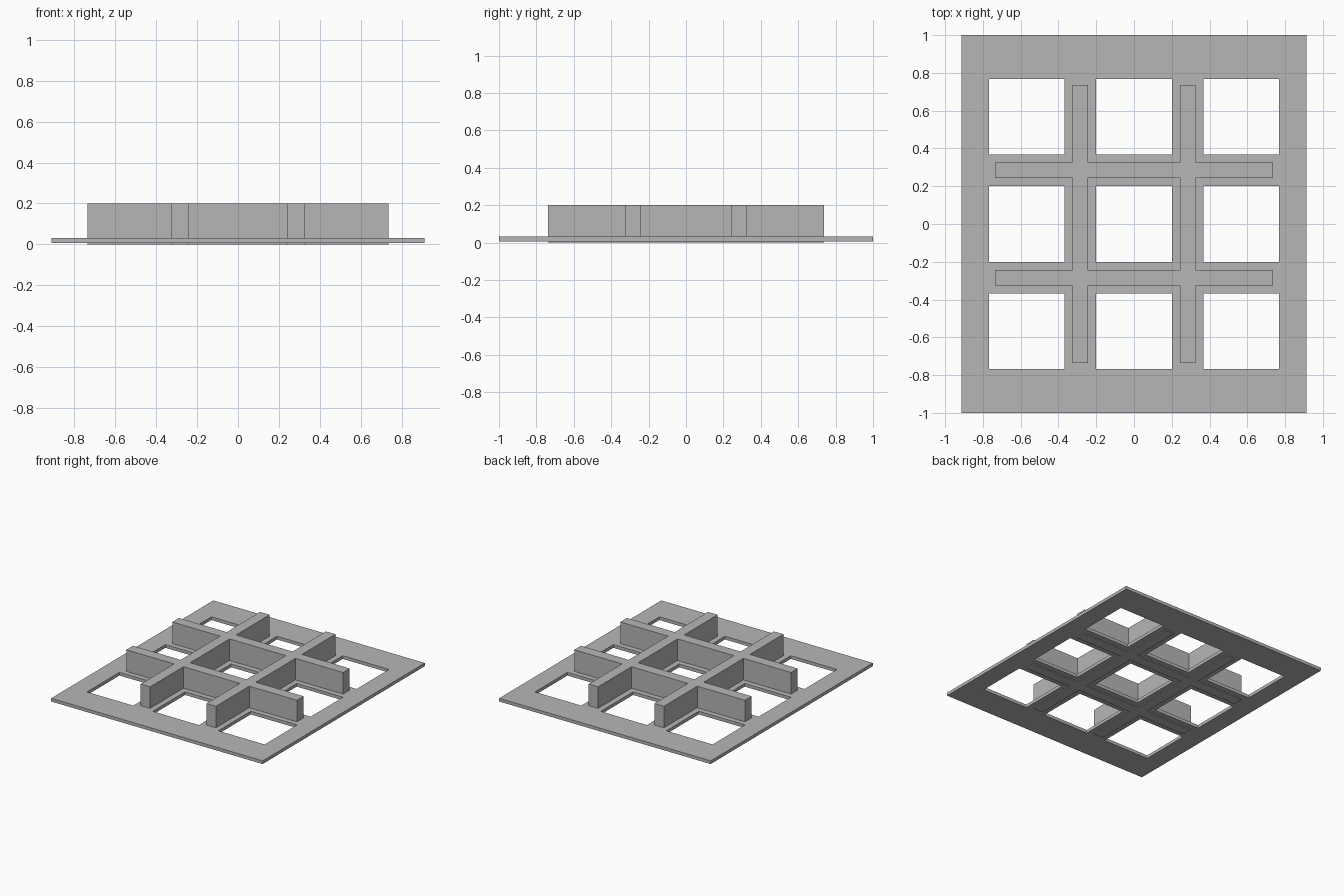
import bpy
import bmesh

cube = bpy.data.objects.get("Cube")
if cube:
    bpy.data.objects.remove(cube, do_unlink=True)

grey = bpy.data.materials.new("plain grey")
grey.use_nodes = True
colour = (0.47, 0.47, 0.47, 1)
grey.diffuse_color = colour
grey.node_tree.nodes["Principled BSDF"].inputs["Base Color"].default_value = colour


def lattice(name, xs, ys, keep, bottom, top):
    """Solid slab made from the kept cells between the x and y cut lines."""
    bm = bmesh.new()
    verts = [[bm.verts.new((x, y, bottom)) for y in ys] for x in xs]
    for i in range(len(xs) - 1):
        for j in range(len(ys) - 1):
            if keep(i, j):
                bm.faces.new((verts[i][j], verts[i + 1][j],
                              verts[i + 1][j + 1], verts[i][j + 1]))
    loose = [v for v in bm.verts if not v.link_faces]
    bmesh.ops.delete(bm, geom=loose, context='VERTS')
    ext = bmesh.ops.extrude_face_region(bm, geom=bm.faces[:], use_keep_orig=True)
    raised = [g for g in ext["geom"] if isinstance(g, bmesh.types.BMVert)]
    bmesh.ops.translate(bm, verts=raised, vec=(0, 0, top - bottom))
    bmesh.ops.recalc_face_normals(bm, faces=bm.faces[:])
    mesh = bpy.data.meshes.new(name)
    bm.to_mesh(mesh)
    bm.free()
    mesh.materials.append(grey)
    obj = bpy.data.objects.new(name, mesh)
    bpy.context.collection.objects.link(obj)
    return obj


def mirrored(*distances):
    return [-d for d in reversed(distances)] + list(distances)


# Base plate with a three by three set of square windows
windows = (0.2, 0.367, 0.767)
lattice("base_plate", mirrored(*windows, 0.913), mirrored(*windows, 1.0),
        lambda i, j: i % 2 == 0 or j % 2 == 0, 0.007, 0.032)

# Crossing divider walls, two each way, reaching just below the plate
walls = mirrored(0.243, 0.325, 0.737)
lattice("divider_walls", walls, walls,
        lambda i, j: i % 2 == 1 or j % 2 == 1, 0.0, 0.2)
